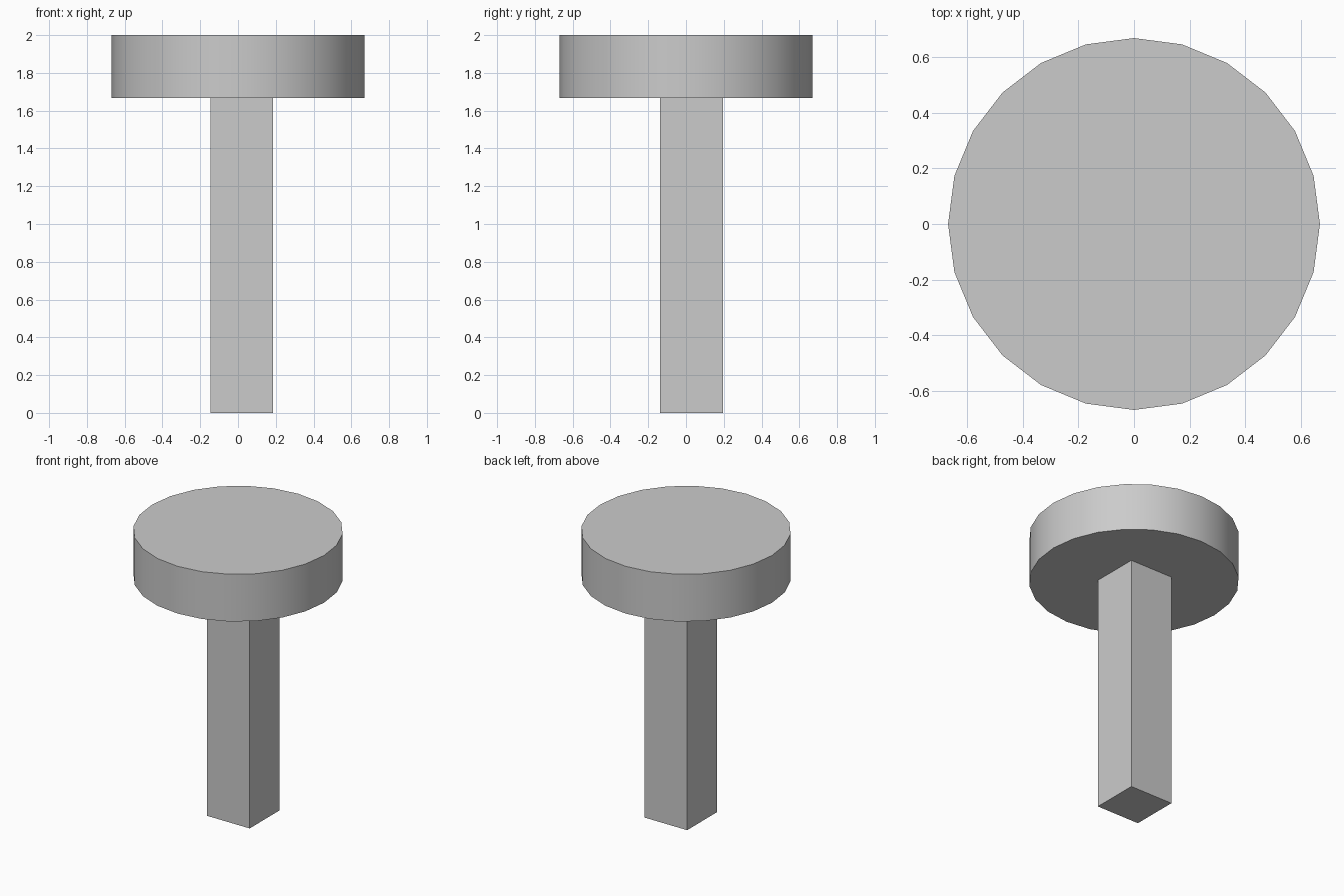
import bpy
import math

if "Cube" in bpy.data.objects:
    bpy.data.objects.remove(bpy.data.objects["Cube"])

HEAD_H = 0.333
POST_W = 0.333
POST_H = 2.0 - HEAD_H

# Square post, slightly off centre under the head
bpy.ops.mesh.primitive_cube_add(size=1, location=(0.02, 0.03, POST_H / 2))
post = bpy.context.object
post.name = "square_post"
post.scale = (POST_W, POST_W, POST_H)
bpy.ops.object.transform_apply(location=False, rotation=False, scale=True)

# Round 24-sided head with smooth rim and sharp edges
bpy.ops.mesh.primitive_cylinder_add(
    vertices=24, radius=0.67, depth=HEAD_H, location=(0, 0, 2.0 - HEAD_H / 2))
head = bpy.context.object
head.name = "round_head"
bpy.ops.object.shade_smooth_by_angle(angle=math.radians(30))
